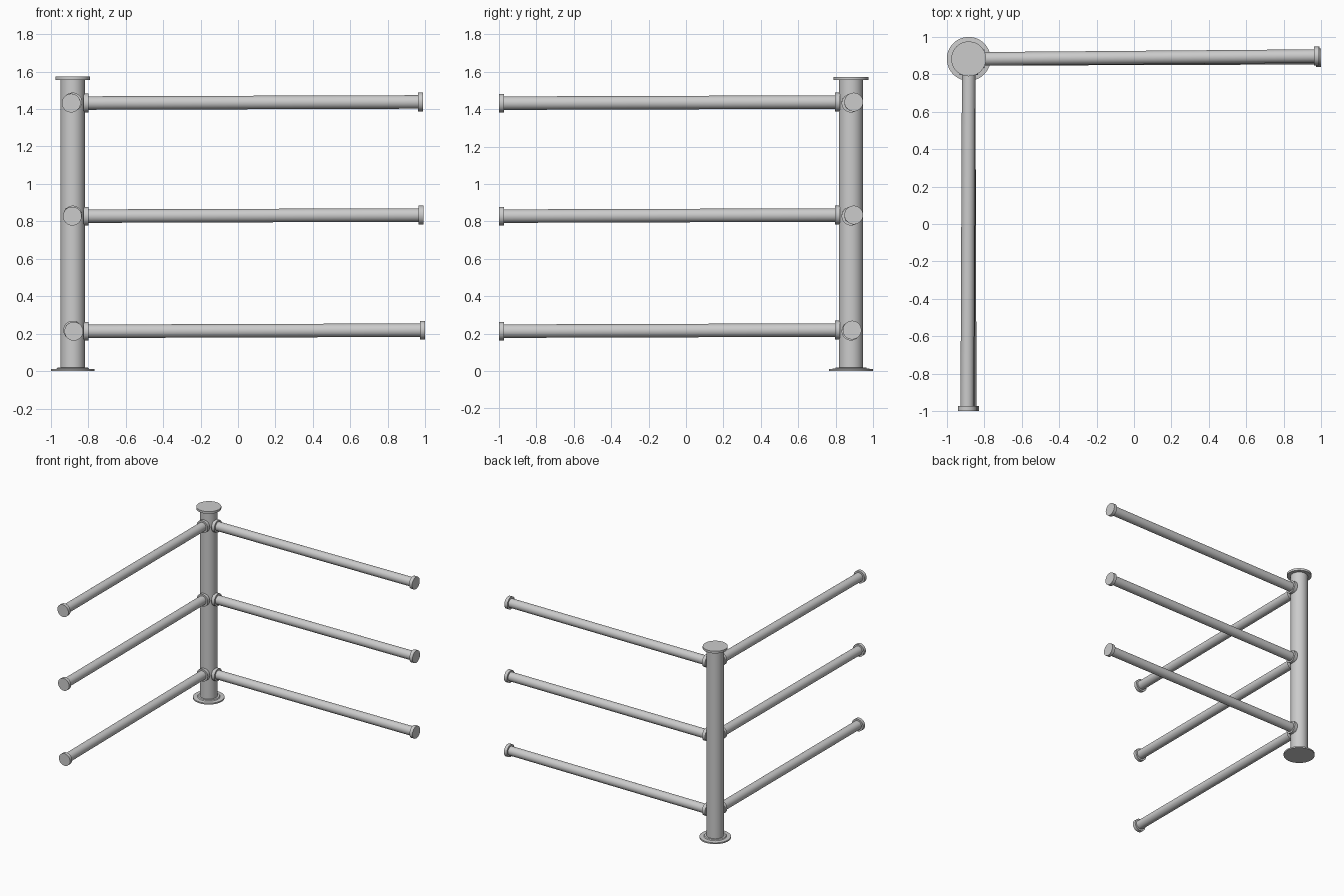
import bpy, bmesh, math
from mathutils import Vector

if "Cube" in bpy.data.objects:
    bpy.data.objects.remove(bpy.data.objects["Cube"])

SEG = 48
PX, PY = -0.883, 0.882   # post axis


def lathe(name, profile, start, direction):
    """Revolve a (distance along axis, radius) profile about an axis."""
    bm = bmesh.new()
    rot = Vector(direction).to_track_quat('Z', 'Y')
    rings = []
    for d, r in profile:
        ring = []
        for i in range(SEG):
            a = 2 * math.pi * i / SEG
            p = Vector((r * math.cos(a), r * math.sin(a), d))
            ring.append(bm.verts.new(Vector(start) + rot @ p))
        rings.append(ring)
    for lo, hi in zip(rings, rings[1:]):
        for i in range(SEG):
            j = (i + 1) % SEG
            bm.faces.new((lo[i], lo[j], hi[j], hi[i]))
    bm.faces.new(rings[0][::-1])
    bm.faces.new(rings[-1])
    mesh = bpy.data.meshes.new(name)
    bm.to_mesh(mesh)
    bm.free()
    obj = bpy.data.objects.new(name, mesh)
    bpy.context.collection.objects.link(obj)
    bpy.ops.object.select_all(action='DESELECT')
    obj.select_set(True)
    bpy.context.view_layer.objects.active = obj
    bpy.ops.object.shade_smooth_by_angle(angle=math.radians(30))
    return obj


def rail(name, end):
    """Rail with a collar at the post and a cap at its free end."""
    start, end = Vector(end[0]), Vector(end[1])
    axis = end - start
    n = axis.length
    lathe(name, [(0, 0.05), (0.027, 0.05), (0.027, 0.036),
                 (n - 0.027, 0.036), (n - 0.027, 0.05), (n, 0.05)], start, axis)


# Corner post with stepped foot flange and top cap
lathe("corner_post", [(0, 0.117), (0.011, 0.117), (0.013, 0.085), (0.02, 0.08),
                      (0.02, 0.065), (1.557, 0.065)], (PX, PY, 0), (0, 0, 1))
lathe("post_cap", [(0, 0.093), (0.018, 0.093)], (PX, PY, 1.555), (0, 0, 1))

# Three slightly uneven rails per side: height, right rail tip x/y, front rail tip x
for level, z, tip_x, tip_y, front_x in (
        ("lower", 0.216, 0.998, 0.888, -0.877),
        ("middle", 0.831, 0.991, 0.897, -0.885),
        ("upper", 1.435, 0.988, 0.897, -0.891)):
    rail(level + "_right_rail",
         ((PX + 0.058, PY, z - 0.003), (tip_x, tip_y, z + 0.003)))
    rail(level + "_front_rail",
         ((PX, PY - 0.058, z + 0.003), (front_x, -0.999, z - 0.003)))
